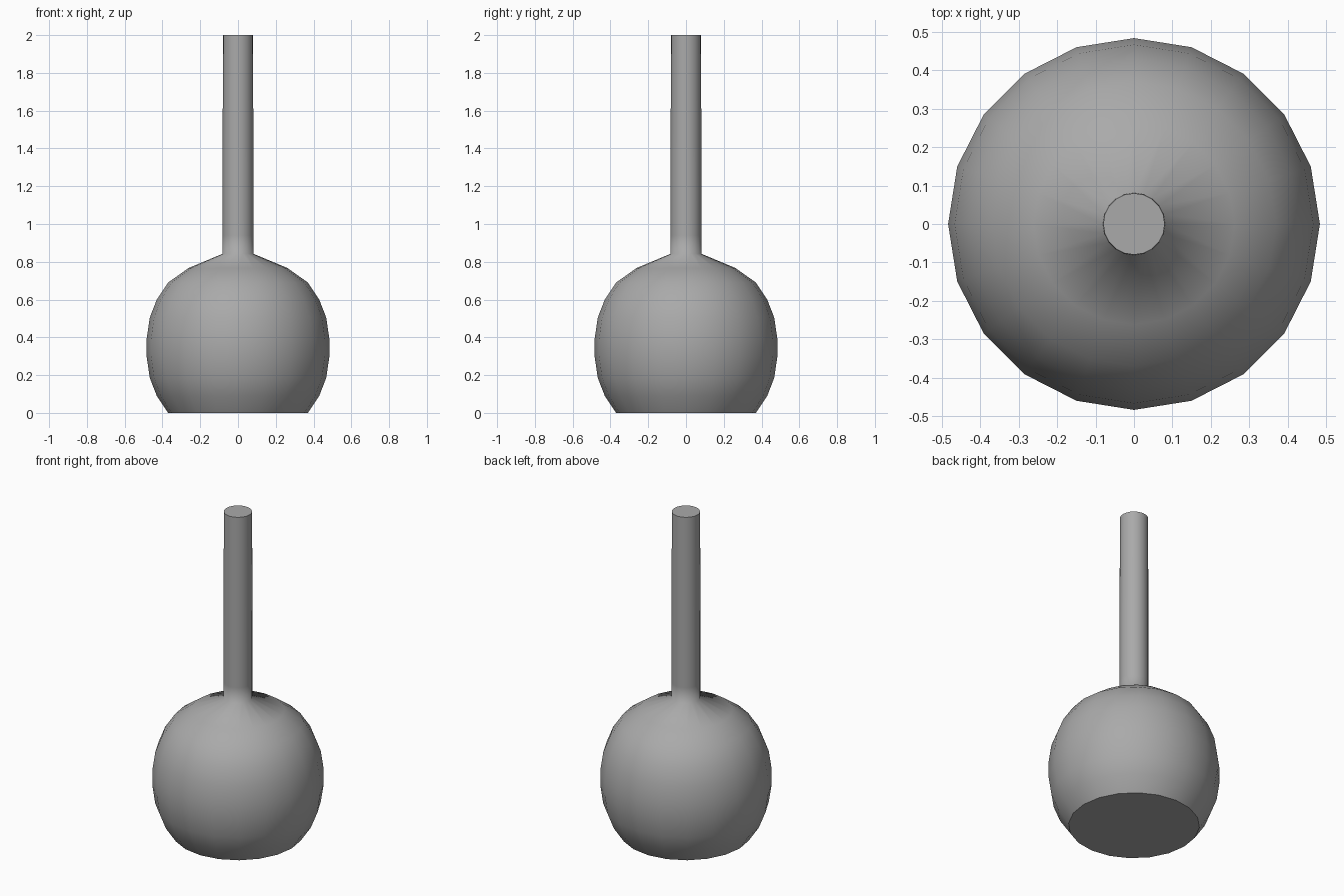
import bpy
import bmesh
import math

cube = bpy.data.objects.get("Cube")
if cube:
    bpy.data.objects.remove(cube, do_unlink=True)

SEGMENTS = 20

# Single grey material
grey = bpy.data.materials.new("plain_grey")
grey.use_nodes = True
colour = (0.4, 0.4, 0.4, 1.0)
grey.diffuse_color = colour
grey.node_tree.nodes["Principled BSDF"].inputs["Base Color"].default_value = colour

# Profile as (radius, height): flat base, round bulb, shoulder, straight neck
profile = [
    (0.37, 0.0), (0.43, 0.09), (0.467, 0.185), (0.484, 0.3),
    (0.484, 0.39), (0.467, 0.505), (0.43, 0.6), (0.37, 0.69),
    (0.262, 0.767), (0.082, 0.842), (0.082, 0.94), (0.08, 2.0),
]


def lathe(name, points, material):
    """Turn a profile around z, with smooth sides and flat end caps."""
    bm = bmesh.new()
    rings = []
    for radius, height in points:
        ring = []
        for i in range(SEGMENTS):
            a = math.tau * i / SEGMENTS
            ring.append(bm.verts.new((radius * math.cos(a), radius * math.sin(a), height)))
        rings.append(ring)
    for low, high in zip(rings, rings[1:]):
        for i in range(SEGMENTS):
            j = (i + 1) % SEGMENTS
            bm.faces.new((low[i], low[j], high[j], high[i])).smooth = True
    caps = [bm.faces.new(rings[0][::-1]), bm.faces.new(rings[-1])]
    for cap in caps:
        cap.smooth = False
        for edge in cap.edges:
            edge.smooth = False
    mesh = bpy.data.meshes.new(name)
    bm.to_mesh(mesh)
    bm.free()
    mesh.materials.append(material)
    obj = bpy.data.objects.new(name, mesh)
    bpy.context.collection.objects.link(obj)
    return obj


# Round flask with a long neck
lathe("flask", profile, grey)
